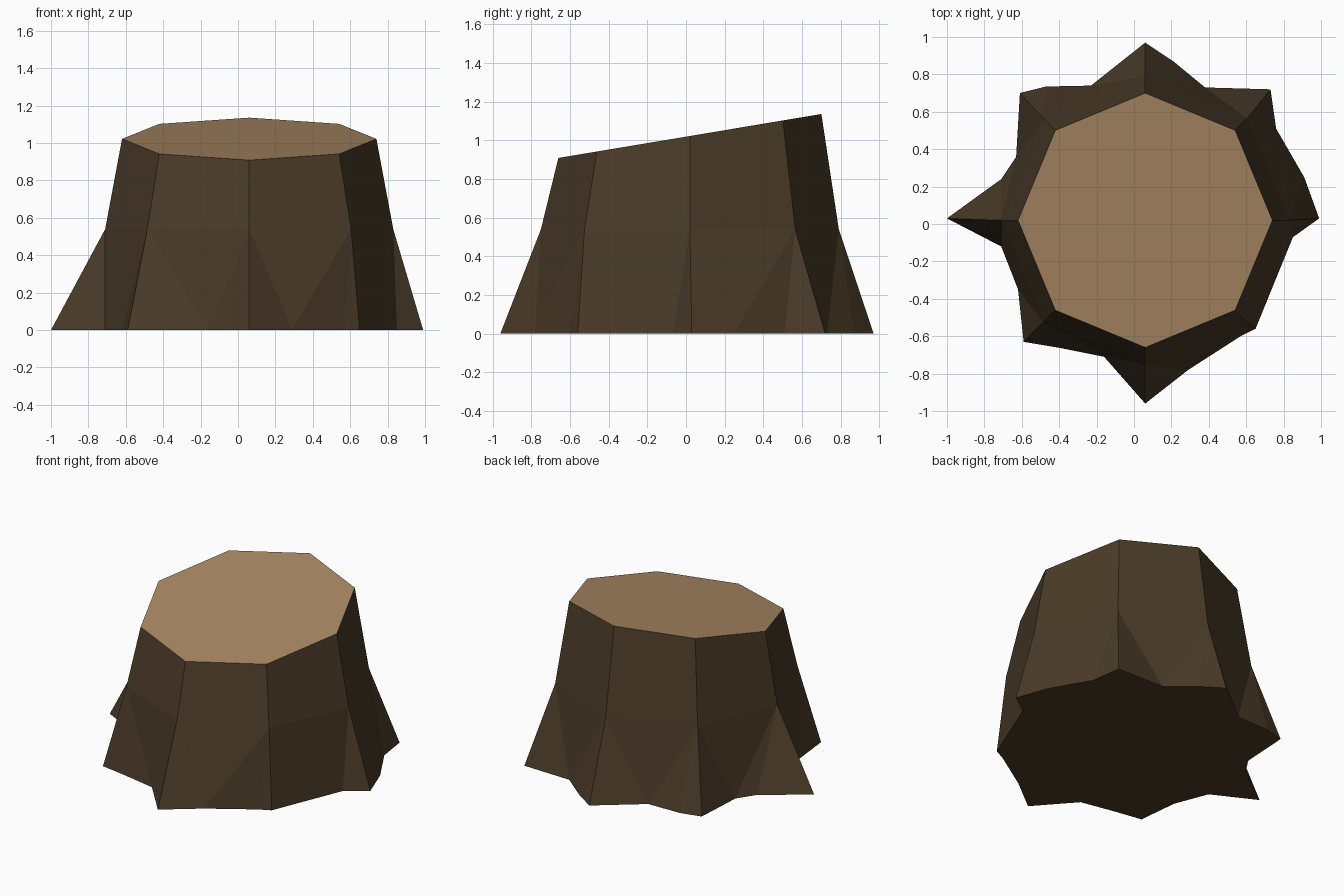
import bpy
import bmesh
from math import cos, sin, pi
from mathutils import Vector

if "Cube" in bpy.data.objects:
    bpy.data.objects.remove(bpy.data.objects["Cube"])


def make_material(name, color):
    mat = bpy.data.materials.new(name)
    mat.use_nodes = True
    mat.diffuse_color = color
    mat.node_tree.nodes["Principled BSDF"].inputs["Base Color"].default_value = color
    return mat


bark = make_material("dark bark", (0.068, 0.043, 0.021, 1))
wood = make_material("cut wood", (0.40, 0.25, 0.127, 1))

SIDES = 8
CENTRE = Vector((0.06, 0.02, 0))

# Root outline on the ground: each root tip, then two points before the next tip
ROOTS = [
    ((0.99, 0.03), (0.91, 0.25), (0.76, 0.51)),
    ((0.73, 0.72), (0.38, 0.73), (0.21, 0.87)),
    ((0.06, 0.97), (-0.23, 0.74), (-0.47, 0.735)),
    ((-0.61, 0.70), (-0.63, 0.36), (-0.71, 0.24)),
    ((-1.0, 0.03), (-0.71, -0.12), (-0.62, -0.35)),
    ((-0.59, -0.63), (-0.41, -0.66), (-0.16, -0.71)),
    ((0.06, -0.96), (0.29, -0.78), (0.57, -0.60)),
    ((0.65, -0.56), (0.76, -0.29), (0.85, -0.07)),
]

bm = bmesh.new()


def ring(radius, height, slope=0):
    """Octagonal ring, tilted upwards towards the back by slope."""
    verts = []
    for i in range(SIDES):
        a = 2 * pi * i / SIDES
        offset = Vector((radius * cos(a), radius * sin(a), 0))
        offset.z = height + slope * offset.y
        verts.append(bm.verts.new(CENTRE + offset))
    return verts


top = ring(0.68, 1.022, 0.167)
middle = ring(0.77, 0.54)
base = [[bm.verts.new((x, y, 0)) for x, y in root] for root in ROOTS]

# Trunk sides and flared roots
for i in range(SIDES):
    j = (i + 1) % SIDES
    m, n = middle[i], middle[j]
    bm.faces.new((m, n, top[j], top[i]))
    outline = base[i] + [base[j][0]]
    edge_centre = (m.co + n.co) / 2
    # The valley between two roots lies nearest the trunk
    valley = min((1, 2), key=lambda k: (outline[k].co - edge_centre).xy.length)
    for k in range(3):
        bm.faces.new((outline[k], outline[k + 1], m if k < valley else n))
    bm.faces.new((m, outline[valley], n))

# Flat underside and slanted cut
bm.faces.new([v for root in base for v in root][::-1])
cut = bm.faces.new(top)
cut.material_index = 1
bmesh.ops.recalc_face_normals(bm, faces=bm.faces)

mesh = bpy.data.meshes.new("tree_stump")
bm.to_mesh(mesh)
bm.free()
mesh.materials.append(bark)
mesh.materials.append(wood)
stump = bpy.data.objects.new("tree_stump", mesh)
bpy.context.collection.objects.link(stump)
